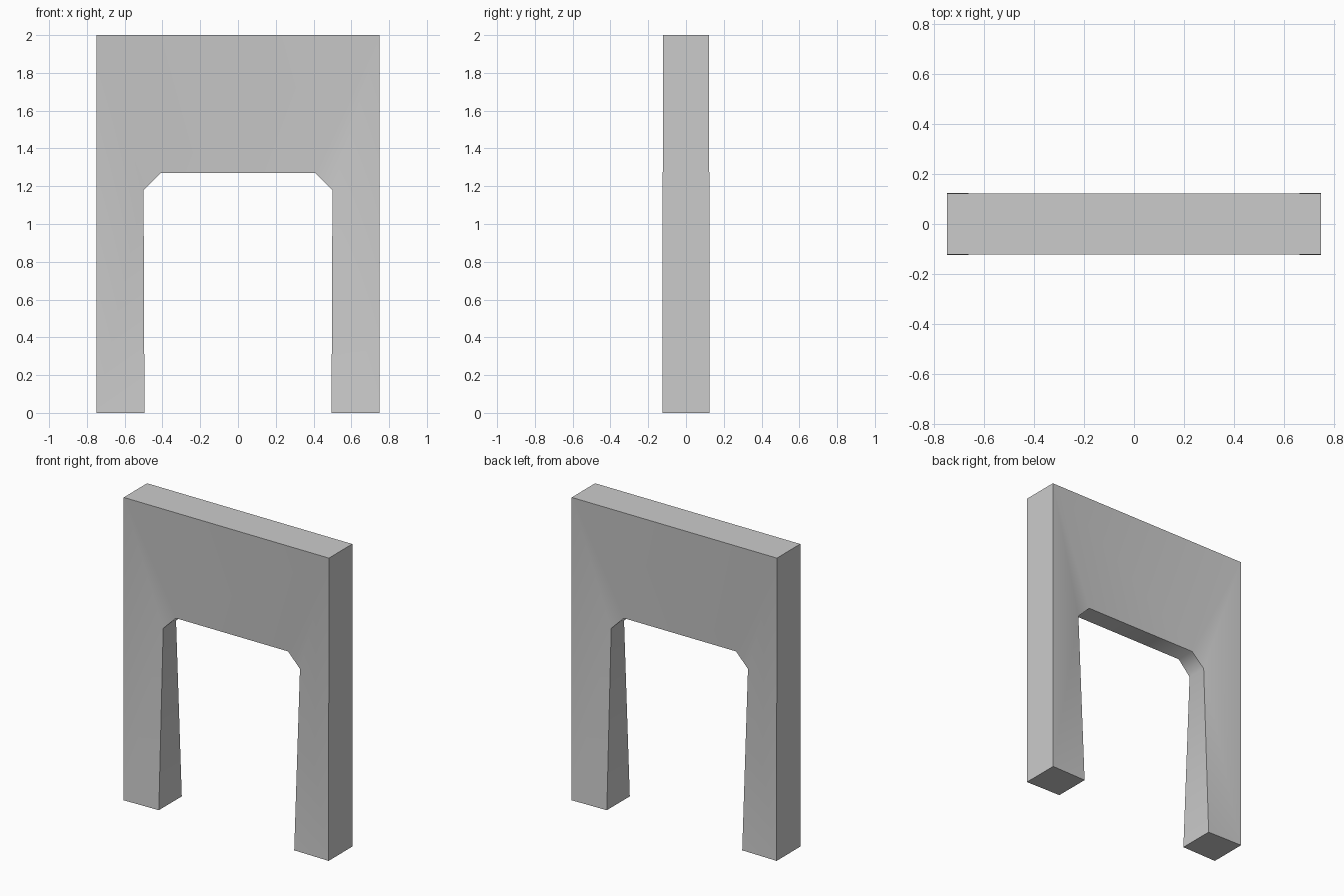
import bpy, bmesh, math

if "Cube" in bpy.data.objects:
    bpy.data.objects.remove(bpy.data.objects["Cube"])

# Half outlines (x, half depth, z): outer rim and tapered opening
outer = [(0.75, 0.125, 0.0), (0.75, 0.122, 2.0)]
inner = [(0.495, 0.12, 0.0), (0.5, 0.067, 1.18), (0.41, 0.063, 1.27)]


def mirrored(points):
    """Complete a right-hand half outline with its left-hand mirror."""
    return points + [(-x, d, z) for x, d, z in reversed(points)]


bm = bmesh.new()


def rim(points, side):
    return [bm.verts.new((x, side * d, z)) for x, d, z in mirrored(points)]


fo, bo = rim(outer, -1), rim(outer, 1)
fi, bi = rim(inner, -1), rim(inner, 1)

# Front and back: dished legs, corners and lintel
for o, i in ((fo, fi), (bo, bi)):
    for idx in ((o[0], o[1], i[1]), (o[0], i[1], i[0]), (o[1], i[2], i[1]),
                (o[1], o[2], i[3], i[2]), (o[2], i[4], i[3]),
                (o[2], o[3], i[4]), (o[3], i[5], i[4])):
        bm.faces.new(idx)

# Outer walls and top, then the inside of the opening
for f, b in ((fo, bo), (fi, bi)):
    for k in range(len(f) - 1):
        bm.faces.new((f[k], f[k + 1], b[k + 1], b[k]))

# Soles of the two legs
for k, j in ((0, 0), (3, 5)):
    bm.faces.new((fo[k], bo[k], bi[j], fi[j]))

bmesh.ops.recalc_face_normals(bm, faces=bm.faces)
mesh = bpy.data.meshes.new("archway")
bm.to_mesh(mesh)
bm.free()
archway = bpy.data.objects.new("archway", mesh)
bpy.context.collection.objects.link(archway)

# Soft shading across the dished faces, crisp outer edges
bpy.context.view_layer.objects.active = archway
archway.select_set(True)
bpy.ops.object.shade_smooth_by_angle(angle=math.radians(50))
